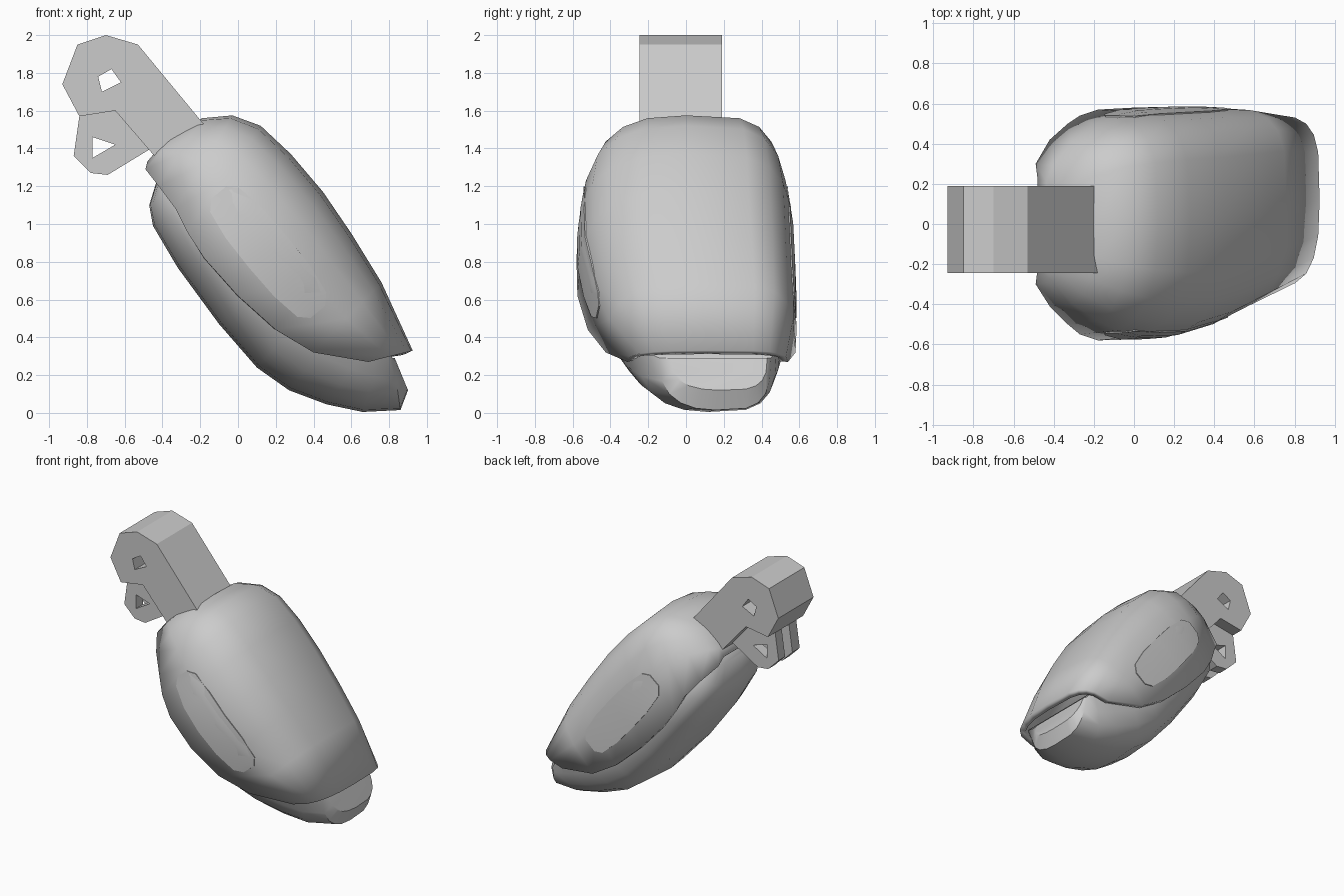
import bpy, bmesh
from math import sin, cos, pi, radians
from mathutils import Vector
from mathutils.bvhtree import BVHTree

cube = bpy.data.objects.get("Cube")
if cube:
    bpy.data.objects.remove(cube, do_unlink=True)

grey = bpy.data.materials.new("plain grey")
grey.use_nodes = True
grey.diffuse_color = (0.6, 0.6, 0.6, 1)
grey.node_tree.nodes["Principled BSDF"].inputs["Base Color"].default_value = (0.6, 0.6, 0.6, 1)


def finish(obj, angle):
    """Give the part its material and shading."""
    obj.data.materials.clear()
    obj.data.materials.append(grey)
    bpy.ops.object.select_all(action='DESELECT')
    obj.select_set(True)
    bpy.context.view_layer.objects.active = obj
    bpy.ops.object.shade_smooth_by_angle(angle=radians(angle))


def to_object(name, bm, angle=35):
    bmesh.ops.recalc_face_normals(bm, faces=bm.faces)
    mesh = bpy.data.meshes.new(name)
    bm.to_mesh(mesh)
    bm.free()
    obj = bpy.data.objects.new(name, mesh)
    bpy.context.collection.objects.link(obj)
    finish(obj, angle)
    return obj


def arch_loft(stations, closed, front, back, rise, segments=10):
    """Loft rounded arches; station = rim x, z, crest x, z, front y, back y."""
    bm = bmesh.new()
    rings = []
    for rx, rz, cx, cz, y0, y1 in stations:
        mid, half = (y0 + y1) / 2, (y1 - y0) / 2
        ring = []
        for i in range(segments + 1):
            a = pi * i / segments
            c, s = cos(a), max(sin(a), 0) ** rise
            y = mid - half * c ** front if c > 0 else mid + half * (-c) ** back
            ring.append(bm.verts.new((rx + (cx - rx) * s, y, rz + (cz - rz) * s)))
        rings.append(ring)
    for a, b in zip(rings, rings[1:]):
        for i in range(segments + (1 if closed else 0)):
            j = (i + 1) % (segments + 1)
            bm.faces.new((a[i], a[j], b[j], b[i]))
    bm.faces.new(rings[0])
    if closed:
        bm.faces.new(rings[-1])
    return bm


# Upper shell, open at its lower end
shell_bm = arch_loft([
    (-.48, 1.33, -.39, 1.44, -.22, .22),
    (-.49, 1.29, -.31, 1.50, -.30, .30),
    (-.42, 1.20, -.19, 1.56, -.41, .42),
    (-.33, 1.08, -.03, 1.575, -.50, .50),
    (-.27, .96, .12, 1.52, -.55, .54),
    (-.18, .82, .28, 1.37, -.58, .57),
    (0, .62, .45, 1.17, -.575, .58),
    (.2, .44, .60, .95, -.52, .585),
    (.4, .32, .76, .69, -.425, .58),
    (.69, .27, .925, .33, -.31, .54),
], closed=False, front=.76, back=.48, rise=.62)
bmesh.ops.recalc_face_normals(shell_bm, faces=shell_bm.faces)
surface = BVHTree.FromBMesh(shell_bm)
shell = to_object("upper_shell", shell_bm)
wall = shell.modifiers.new("wall", 'SOLIDIFY')
wall.thickness = 0.045
wall.offset = -1

# Lower hull, nested in the shell
to_object("lower_hull", arch_loft([
    (-.38, 1.28, -.43, 1.23, -.24, .24),
    (-.30, 1.25, -.47, 1.10, -.37, .37),
    (-.20, 1.15, -.45, .99, -.45, .45),
    (0, .95, -.32, .77, -.51, .51),
    (.20, .72, -.10, .47, -.51, .53),
    (.38, .55, .10, .24, -.45, .53),
    (.55, .45, .27, .12, -.38, .52),
    (.70, .38, .47, .045, -.31, .50),
    (.78, .34, .66, .005, -.25, .48),
    (.82, .29, .86, .015, -.14, .45),
    (.83, .29, .90, .12, -.08, .43),
], closed=True, front=.9, back=.5, rise=.7))

# Long oval side plates that follow the shell
along = Vector((.64, 0, -.77))
across = Vector((.77, 0, .64))
centre = Vector((.16, 0, .85))
for name, side in (("front_side_plate", -1), ("back_side_plate", 1)):
    bm = bmesh.new()

    def on_shell(point):
        hit = surface.ray_cast(Vector((point.x, side * 2, point.z)), Vector((0, -side, 0)))[0]
        return bm.verts.new(hit + Vector((0, side * .007, 0)))

    # Cross rows taper at both rounded ends
    rows = []
    for t, w in ((-.41, .05), (-.36, .1), (-.2, .125), (0, .13), (.2, .125), (.36, .1), (.41, .05)):
        rows.append([on_shell(centre + along * t + across * w * k) for k in (-1, 0, 1)])
    for a, b in zip(rows, rows[1:]):
        for i in range(2):
            bm.faces.new((a[i], a[i + 1], b[i + 1], b[i]))
    skirt = bmesh.ops.extrude_face_region(bm, geom=list(bm.faces))
    for v in skirt["geom"]:
        if isinstance(v, bmesh.types.BMVert):
            v.co.y -= side * .009
    to_object(name, bm)


def slab(name, outline, hole, y0, y1):
    """Flat part with a hole, drawn in x and z and extruded along y."""
    curve = bpy.data.curves.new(name, 'CURVE')
    curve.dimensions = '2D'
    curve.fill_mode = 'BOTH'
    curve.extrude = (y1 - y0) / 2
    for loop in (outline, hole):
        spline = curve.splines.new('POLY')
        spline.points.add(len(loop) - 1)
        for p, (x, z) in zip(spline.points, loop):
            p.co = (x, z, 0, 1)
        spline.use_cyclic_u = True
    obj = bpy.data.objects.new(name, curve)
    obj.location.y = (y0 + y1) / 2
    obj.rotation_euler.x = pi / 2
    bpy.context.collection.objects.link(obj)
    bpy.ops.object.select_all(action='DESELECT')
    obj.select_set(True)
    bpy.context.view_layer.objects.active = obj
    bpy.ops.object.convert(target='MESH')
    finish(bpy.context.view_layer.objects.active, 20)


# Hinge arm with a pivot hole
slab("hinge_arm",
     [(-.1, 1.43), (-.53, 1.95), (-.70, 2), (-.85, 1.95), (-.93, 1.74),
      (-.84, 1.57), (-.65, 1.60), (-.33, 1.23)],
     [(-.74, 1.78), (-.67, 1.82), (-.62, 1.75), (-.72, 1.70)], -.245, .19)

# Pair of thin lugs inset under the arm
for name, y0, y1 in (("front_lug", -.16, -.07), ("back_lug", .02, .10)):
    slab(name,
         [(-.84, 1.57), (-.65, 1.61), (-.46, 1.40), (-.69, 1.26), (-.78, 1.27), (-.87, 1.36)],
         [(-.77, 1.46), (-.65, 1.42), (-.77, 1.35)], y0, y1)
